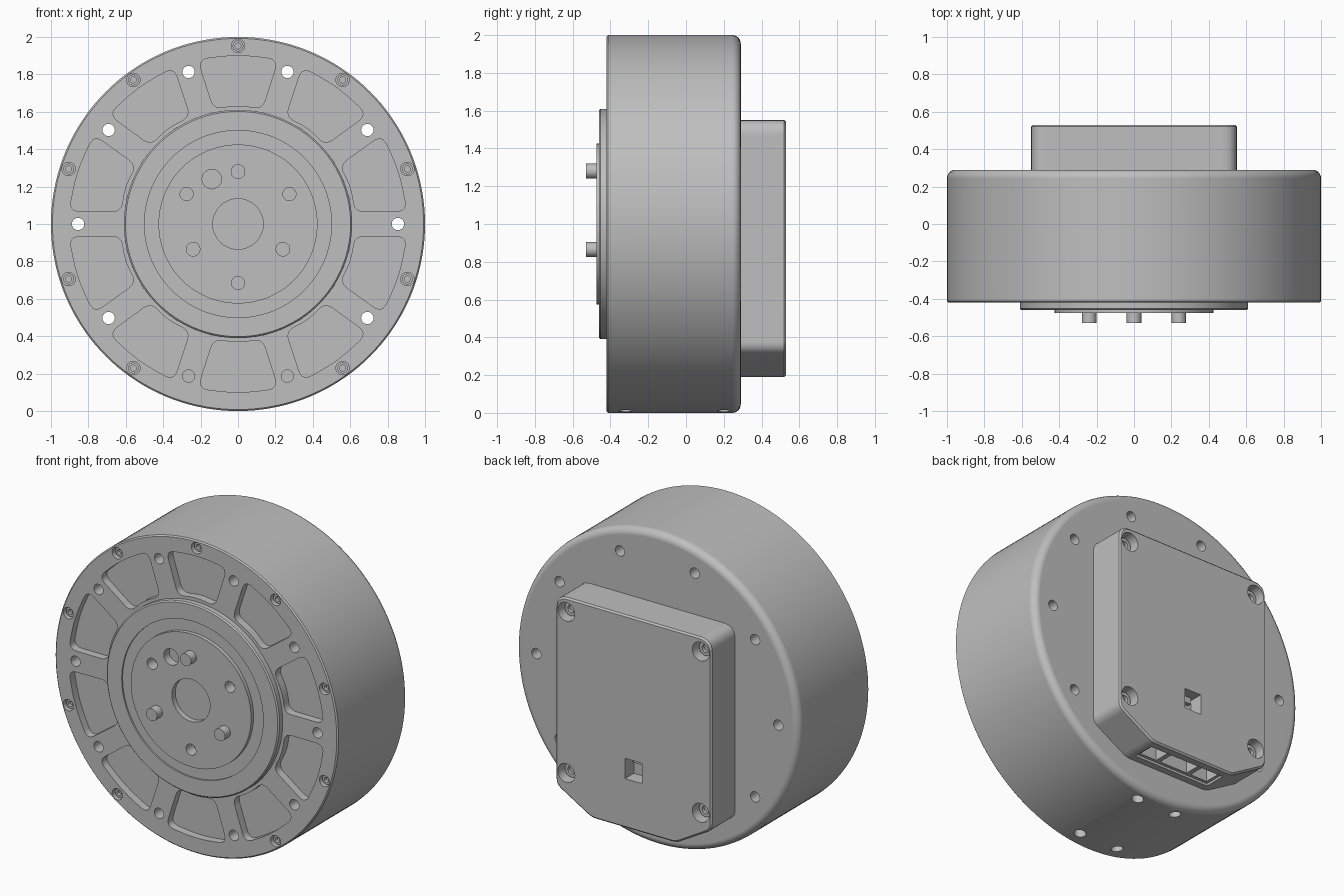
import bpy, bmesh
from math import cos, sin, pi, radians
from mathutils import Vector

old = bpy.data.objects.get("Cube")
if old:
    bpy.data.objects.remove(old, do_unlink=True)

GREY = (0.52, 0.52, 0.52, 1)
metal = bpy.data.materials.new("satin_grey")
metal.use_nodes = True
metal.diffuse_color = GREY
metal.node_tree.nodes["Principled BSDF"].inputs["Base Color"].default_value = GREY


def finish(name, bm):
    bmesh.ops.recalc_face_normals(bm, faces=bm.faces[:])
    mesh = bpy.data.meshes.new(name)
    bm.to_mesh(mesh)
    bm.free()
    mesh.materials.append(metal)
    obj = bpy.data.objects.new(name, mesh)
    bpy.context.collection.objects.link(obj)
    return obj


def skin(bm, loops):
    """Bridge rings of equal length and cap both ends."""
    rings = [[bm.verts.new(p) for p in loop] for loop in loops]
    n = len(rings[0])
    for a, b in zip(rings, rings[1:]):
        for i in range(n):
            j = (i + 1) % n
            bm.faces.new((a[i], a[j], b[j], b[i]))
    bm.faces.new(rings[0])
    bm.faces.new(rings[-1])


def add_turned(bm, profile, cx=0, cz=1, segs=24):
    """Solid turned about the y axis, profile given as (radius, y)."""
    skin(bm, [[(cx + r * cos(2 * pi * i / segs), y, cz + r * sin(2 * pi * i / segs))
               for i in range(segs)] for r, y in profile])


def add_prism(bm, pts, y0, y1):
    skin(bm, [[(x, y, z) for x, z in pts] for y in (y0, y1)])


def add_box(bm, x0, x1, y0, y1, z0, z1):
    add_prism(bm, [(x0, z0), (x1, z0), (x1, z1), (x0, z1)], y0, y1)


def rounded(corners, steps=6):
    """Round each (x, z, size) corner of a polygon."""
    out = []
    for i, (x, z, size) in enumerate(corners):
        p = Vector((x, z))
        a = Vector(corners[i - 1][:2]) - p
        b = Vector(corners[(i + 1) % len(corners)][:2]) - p
        a, b = p + a.normalized() * size, p + b.normalized() * size
        for k in range(steps + 1):
            t = k / steps
            out.append(a * (1 - t) ** 2 + p * (2 * t * (1 - t)) + b * t * t)
    return out


def polar(r, deg):
    return r * cos(radians(deg)), 1 + r * sin(radians(deg))


def cut(target, bm):
    cutter = finish("cutter", bm)
    cutter.hide_render = True
    mod = target.modifiers.new("cut", "BOOLEAN")
    mod.operation, mod.solver, mod.object = "DIFFERENCE", "EXACT", cutter
    bpy.context.view_layer.objects.active = target
    bpy.ops.object.modifier_apply(modifier=mod.name)
    bpy.data.objects.remove(cutter, do_unlink=True)


def screw(name, cx, cz, r, top, floor):
    """Socket head screw whose head faces from floor towards top."""
    deep = top + (floor - top) * 0.7
    bm = bmesh.new()
    add_turned(bm, [(r, floor + (floor - top) * 0.3), (r, top),
                    (r * 0.55, top), (r * 0.55, deep)], cx, cz, 18)
    return finish(name, bm)


# Housing with stepped front flange, turned in one piece
FILLET = 0.045
profile = [(0.425, -0.475), (0.425, -0.45), (0.5, -0.45), (0.5, -0.46), (0.602, -0.46),
           (0.61, -0.452), (0.61, -0.42), (0.992, -0.42), (1, -0.412)]
profile += [(1 - FILLET + FILLET * cos(i * pi / 12), 0.29 - FILLET + FILLET * sin(i * pi / 12))
            for i in range(7)]
bm = bmesh.new()
add_turned(bm, profile, segs=144)
housing = finish("housing", bm)

# Pockets, mounting holes and screw counterbores around the front
bm = bmesh.new()
pocket = rounded([(0.215, 0.88, 0.06), (0, 0.905, 0.1), (-0.215, 0.88, 0.06),
                  (-0.13, 0.615, 0.05), (0, 0.637, 0.06), (0.13, 0.615, 0.05)])
screw_angles = []
for k in range(10):
    deg = 90 + 36 * k
    c, s = cos(radians(deg)), sin(radians(deg))
    add_prism(bm, [(r * c - t * s, 1 + r * s + t * c) for t, r in pocket], -0.6, -0.37)
    hx, hz = polar(0.855, deg + 18)
    blind = hz < 0.3
    add_turned(bm, [(0.033, -0.6), (0.033, -0.3 if blind else 0.5)], hx, hz)
    if k != 5:
        screw_angles.append(deg)
        add_turned(bm, [(0.036, -0.6), (0.036, -0.37)], *polar(0.952, deg))

# Hub bore and dowel holes
for x, z, r, y in [(0, 1, 0.135, -0.44), (-0.14, 1.24, 0.052, -0.42), (0, 0.685, 0.035, -0.4),
                   (0.275, 1.16, 0.035, -0.4), (-0.275, 1.16, 0.035, -0.4)]:
    add_turned(bm, [(r, -0.6), (r, y)], x, z, 32)
cut(housing, bm)

# Radial holes underneath the housing
bm = bmesh.new()
for x in (-0.14, 0.14):
    for y in (-0.32, 0.2):
        skin(bm, [[(x + 0.035 * cos(i * pi / 12), y + 0.035 * sin(i * pi / 12), z)
                   for i in range(24)] for z in (-0.1, 0.08)])
cut(housing, bm)

parts = [housing]
for i, deg in enumerate(screw_angles):
    parts.append(screw(f"rim_screw_{i + 1}", *polar(0.952, deg), 0.029, -0.4, -0.37))

# Drive pins on the hub
for i, (x, z) in enumerate([(0, 1.28), (0.24, 0.865), (-0.24, 0.865)]):
    bm = bmesh.new()
    add_turned(bm, [(0.039, -0.46), (0.039, -0.53)], x, z)
    parts.append(finish(f"drive_pin_{i + 1}", bm))

# Rear electronics cover with chamfered lower corners
outline = rounded([(0.55, 1.55, 0.08), (-0.55, 1.55, 0.08), (-0.55, 0.335, 0.04),
                   (-0.3, 0.19, 0.03), (0.3, 0.19, 0.03), (0.55, 0.335, 0.04)])
bm = bmesh.new()
skin(bm, [[(x * f, y, 0.87 + (z - 0.87) * f) for x, z in outline]
          for y, f in ((0.28, 1), (0.52, 1), (0.53, 0.985))])
cover = finish("rear_cover", bm)
corners = [(x, z) for x in (-0.475, 0.475) for z in (0.43, 1.46)]
bm = bmesh.new()
for x, z in corners:
    add_turned(bm, [(0.06, 0.45), (0.06, 0.6)], x, z)
add_box(bm, -0.06, 0.06, 0.44, 0.6, 0.505, 0.635)
cut(cover, bm)

# Connector tray and sockets on the underside of the cover
bm = bmesh.new()
add_box(bm, -0.27, 0.27, 0.335, 0.475, 0.1, 0.205)
cut(cover, bm)
bm = bmesh.new()
for x0, x1 in [(-0.25, -0.13), (-0.1, 0.1), (0.13, 0.25)]:
    add_box(bm, x0, x1, 0.355, 0.455, 0.15, 0.29)
cut(cover, bm)
parts.append(cover)

for i, (x, z) in enumerate(corners):
    parts.append(screw(f"cover_screw_{i + 1}", x, z, 0.046, 0.48, 0.45))

# Small socket block inside the rear window
bm = bmesh.new()
add_box(bm, -0.035, 0.045, 0.43, 0.47, 0.59, 0.63)
parts.append(finish("window_socket", bm))

# Smooth round surfaces, keep edges crisp and flats flat
bpy.ops.object.select_all(action="DESELECT")
for obj in parts:
    obj.select_set(True)
bpy.context.view_layer.objects.active = housing
bpy.ops.object.shade_smooth_by_angle(angle=radians(30))
for obj in parts:
    mod = obj.modifiers.new("flat_normals", "WEIGHTED_NORMAL")
    mod.keep_sharp = True
